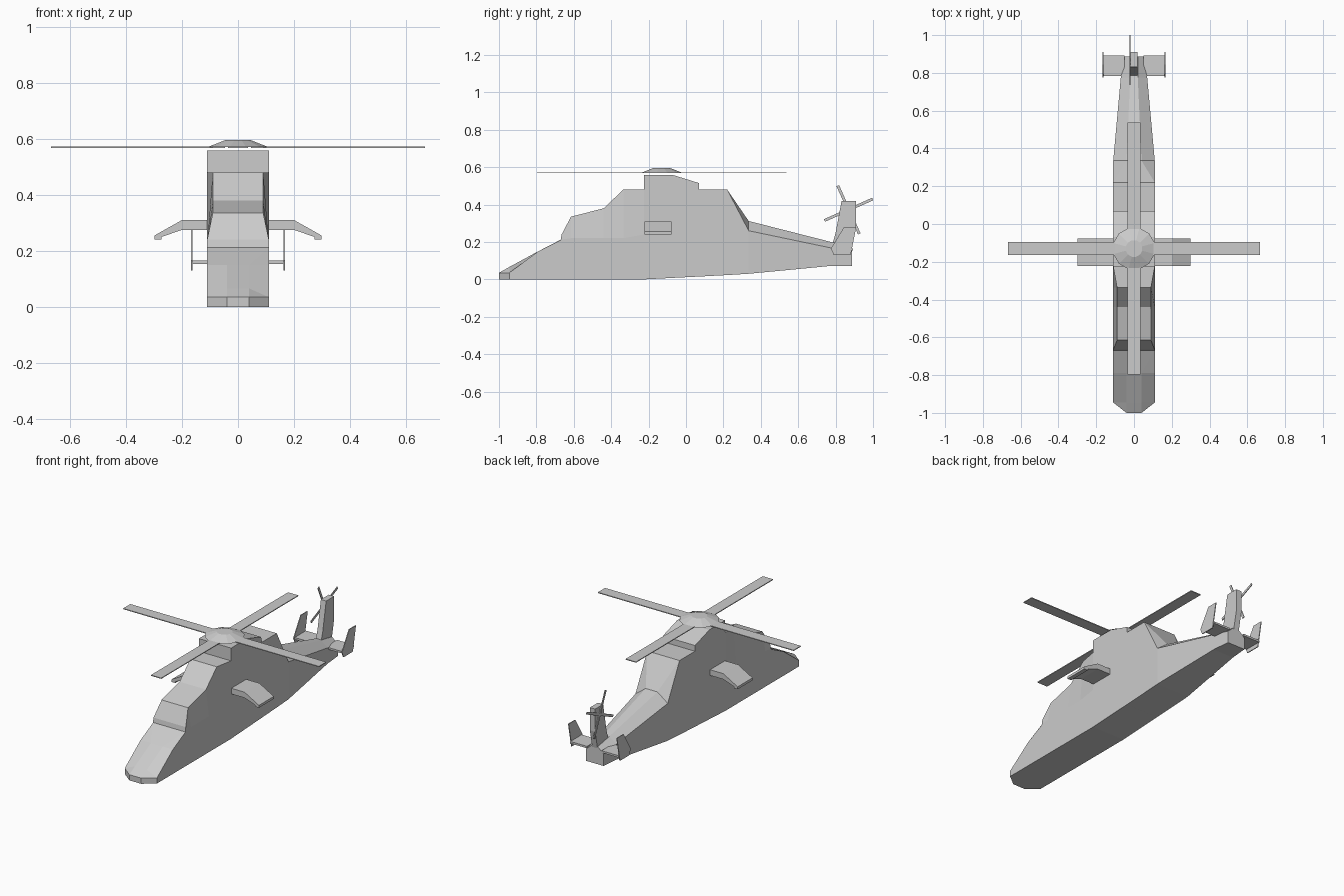
import bpy, bmesh, math
from mathutils import Matrix, Vector

if "Cube" in bpy.data.objects:
    bpy.data.objects.remove(bpy.data.objects["Cube"])


def finish(name, bm):
    bmesh.ops.remove_doubles(bm, verts=bm.verts, dist=0.0005)
    bmesh.ops.recalc_face_normals(bm, faces=bm.faces)
    mesh = bpy.data.meshes.new(name)
    bm.to_mesh(mesh)
    bm.free()
    ob = bpy.data.objects.new(name, mesh)
    bpy.context.collection.objects.link(ob)
    return ob


def loft(name, rings):
    """Skin a list of equal-length point rings and cap both ends."""
    bm = bmesh.new()
    rows = [[bm.verts.new(p) for p in r] for r in rings]
    n = len(rows[0])
    for a, b in zip(rows, rows[1:]):
        for i in range(n):
            j = (i + 1) % n
            bm.faces.new((a[i], a[j], b[j], b[i]))
    bm.faces.new(rows[0])
    bm.faces.new(rows[-1])
    return finish(name, bm)


def plate_x(name, yz, x0, x1):
    """Side-view profile extruded between two x positions."""
    return loft(name, [[(x, y, z) for y, z in yz] for x in (x0, x1)])


def box(name, size, matrix):
    bm = bmesh.new()
    bmesh.ops.create_cube(bm, size=1, matrix=matrix @ Matrix.Diagonal((*size, 1)))
    return finish(name, bm)


# Fuselage stations: y, belly z, side half width, shoulder z, roof half width, roof z
stations = [
    (-1.0, 0, .04, .035, .04, .035),
    (-.945, 0, .11, .035, .04, .066),
    (-.79, 0, .11, .15, .04, .15),
    (-.67, 0, .11, .21, .11, .212),
    (-.665, 0, .11, .213, .11, .24),
    (-.615, 0, .11, .22, .09, .335),
    (-.44, 0, .11, .22, .09, .38),
    (-.335, 0, .11, .22, .09, .48),
    (-.225, 0, .11, .24, .11, .48),
    (-.224, 0, .11, .24, .11, .558),
    (-.07, .008, .11, .24, .11, .558),
    (.069, .015, .11, .24, .11, .515),
    (.07, .015, .11, .24, .11, .48),
    (.22, .023, .11, .48, .11, .48),
    (.335, .03, .11, .26, .04, .312),
    (.775, .072, .07, .168, .02, .2),
    (.887, .072, .06, .145, .02, .18),
]
loft("fuselage", [[(-w, y, zb), (w, y, zb), (w, y, ze), (wt, y, zt), (-wt, y, zt), (-w, y, ze)]
                  for y, zb, w, ze, wt, zt in stations])

# Drooping stub wings, tail planes and end plates on both sides
wing = [(.10, .275), (.2, .275), (.272, .25), (.272, .24), (.298, .24),
        (.298, .255), (.2, .31), (.10, .31)]
end_plate = [(.79, .13), (.88, .13), (.91, .28), (.845, .28), (.775, .165)]
for s, side in ((-1, "left"), (1, "right")):
    loft(side + "_stub_wing", [[(s * x, y, z) for x, z in wing] for y in (-.222, -.077)])
    box(side + "_tail_plane", (.115, .11, .012), Matrix.Translation((s * .107, .838, .16)))
    plate_x(side + "_end_plate", end_plate, s * .162, s * .167)

# Upright tail fin
plate_x("tail_fin", [(.775, .16), (.885, .16), (.91, .28), (.91, .42), (.832, .42), (.80, .25)],
        -.018, .018)

# Main rotor: faceted hub and crossed blades
bm = bmesh.new()
bmesh.ops.create_cone(bm, cap_ends=True, segments=12, radius1=.113, radius2=.045, depth=.026,
                      matrix=Matrix.Translation((0, -.13, .583)) @ Matrix.Rotation(math.radians(15), 4, 'Z'))
finish("rotor_hub", bm)
for i in range(4):
    turn = Matrix.Rotation(i * math.pi / 2, 4, 'Z')
    box("main_blade_%d" % (i + 1), (.62, .07, .005),
        Matrix.Translation((0, -.13, .57)) @ turn @ Matrix.Translation((.357, 0, 0)))

# Tail rotor: crossed thin blades and a small axle
centre = Matrix.Translation((-.021, .869, .372))
for i in range(4):
    turn = Matrix.Rotation(math.radians(24 + 90 * i), 4, 'X')
    box("tail_blade_%d" % (i + 1), (.004, .141, .015),
        centre @ turn @ Matrix.Translation((0, .0705, 0)))
box("tail_rotor_axle", (.012, .02, .02), Matrix.Translation((-.018, .869, .372)))
